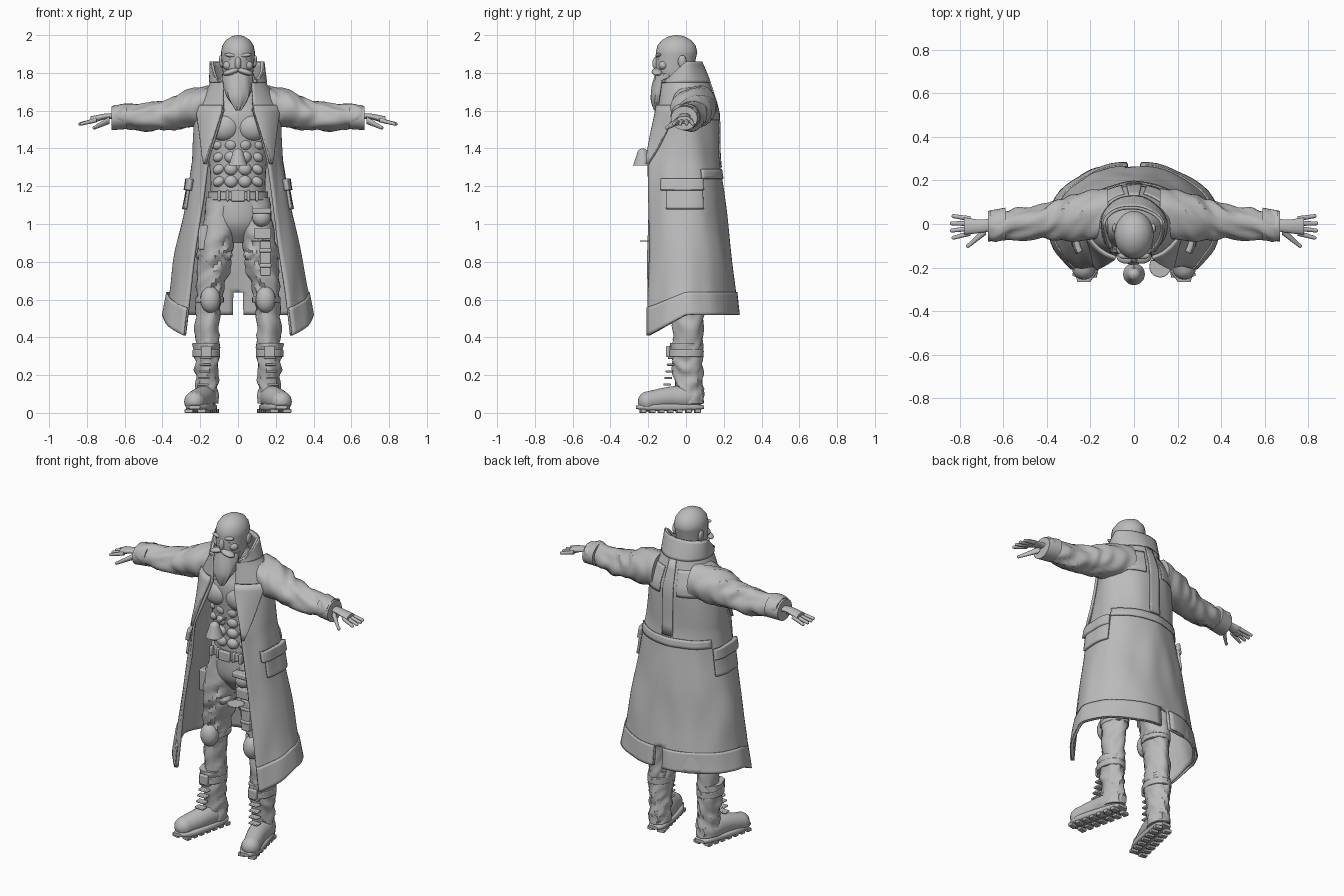
import bpy, bmesh, math
from mathutils import Vector, Matrix, noise

if "Cube" in bpy.data.objects:
    bpy.data.objects.remove(bpy.data.objects["Cube"], do_unlink=True)

grey = bpy.data.materials.new("stone grey")
grey.use_nodes = True
grey.diffuse_color = (.5, .5, .5, 1)
grey.node_tree.nodes["Principled BSDF"].inputs["Base Color"].default_value = grey.diffuse_color
parts = []


def finish(name, bm, mirror=False, bevel=0, thickness=0):
    """Turn a bmesh into a named object with its modifiers."""
    mesh = bpy.data.meshes.new(name)
    bm.to_mesh(mesh)
    bm.free()
    mesh.materials.append(grey)
    part = bpy.data.objects.new(name, mesh)
    bpy.context.collection.objects.link(part)
    if thickness:
        solid = part.modifiers.new("thickness", 'SOLIDIFY')
        solid.thickness, solid.offset = thickness, -1
    if bevel:
        rounded = part.modifiers.new("bevel", 'BEVEL')
        rounded.width, rounded.segments = bevel, 2
    if mirror:
        part.modifiers.new("mirror", 'MIRROR')
    parts.append(part)


def spline(rows, steps):
    """Smooth path of centre and radius through a few rows."""
    rows = [Vector(row) for row in rows]
    rows = [rows[0], *rows, rows[-1]]
    path = []
    for a, b, c, d in zip(rows, rows[1:], rows[2:], rows[3:]):
        for step in range(steps):
            t = step / steps
            path.append(b + t / 2 * (c - a + t * (2*a - 5*b + 4*c - d + t * (3*(b - c) + d - a))))
    return path + [rows[-1]]


def loft(name, axis, rows, aspect=1, mirror=False, dome=False, power=2, steps=8, fold=0, fine=(9, 9, 9)):
    """Skin rings, given as centre and radius, that stand square to an axis."""
    along = "xyz".index(axis)
    first, second = [i for i in range(3) if i != along]
    path = spline(rows, steps)
    if dome:
        end = path[-1]
        direction = math.copysign(1, end[along] - path[0][along])
        for turn in (.4, .8, 1.2, 1.5):
            cap = end.copy()
            cap[along] += direction * end.w * math.sin(turn)
            cap.w *= math.cos(turn)
            path.append(cap)
    bm = bmesh.new()
    rings = []
    sides = 28
    for row in path:
        ring = []
        for k in range(sides):
            angle = math.tau * k / sides
            u, v = (math.copysign(abs(w) ** (2 / power), w) for w in (math.cos(angle), math.sin(angle)))
            point = row.to_3d()
            radius = row.w + fold * noise.noise(Vector(p * f for p, f in zip(point + Vector((u, v, u)) / 9, fine)))
            point[first] += u * radius
            point[second] += v * radius * aspect
            ring.append(bm.verts.new(point))
        rings.append(ring)
    for low, high in zip(rings, rings[1:]):
        for k in range(sides):
            bm.faces.new((low[k - 1], low[k], high[k], high[k - 1]))
    bm.faces.new(rings[0])
    bm.faces.new(rings[-1])
    bmesh.ops.recalc_face_normals(bm, faces=bm.faces)
    finish(name, bm, mirror)


def place(bm, location, size, tilt, axis):
    bm.transform(Matrix.Translation(location) @ Matrix.Rotation(tilt, 4, axis) @ Matrix.Diagonal((*size, 1)))


def blob(name, location, size, tilt=0, mirror=False):
    bm = bmesh.new()
    bmesh.ops.create_uvsphere(bm, u_segments=20, v_segments=12, radius=1)
    place(bm, location, size, tilt, 'Y')
    finish(name, bm, mirror)


def box(name, location, size, mirror=False, bevel=.006, tilt=0):
    bm = bmesh.new()
    bmesh.ops.create_cube(bm, size=1)
    place(bm, location, size, tilt, 'Z')
    finish(name, bm, mirror, bevel)


def band(name, location, size, mirror=False):
    """Flat oval ring such as a strap."""
    bm = bmesh.new()
    bmesh.ops.create_cone(bm, cap_ends=True, segments=32, radius1=.5, radius2=.5, depth=1)
    place(bm, location, size, 0, 'Z')
    finish(name, bm, mirror, bevel=.004)


# Coat outline: height, half width, front edge, back, half opening
COAT = [(.52, .39, -.2, .28, .28), (1.34, .24, -.2, .18, .16), (1.6, .23, -.15, .17, .08),
        (1.75, .15, -.13, .12, .08), (1.86, .14, -.12, .08, .1)]
HEM, TOP = COAT[0][0], COAT[-1][0]
COLLAR = COAT[-2][0]


def coat_row(z):
    for low, high in zip(COAT, COAT[1:]):
        if z <= high[0]:
            t = (z - low[0]) / (high[0] - low[0])
            return [p + (q - p) * t for p, q in zip(low, high)]
    return COAT[-1]


def edge(z, extra=0):
    """Angle of the front edge, measured from straight ahead."""
    row = coat_row(z)
    return math.asin(min((row[-1] + extra) / row[1], .99))


def other_edge(z):
    return math.tau - edge(z)


def lapel_edge(z):
    return edge(z, (z - 1.3) * .45)


def coat_point(z, angle, lift):
    height, width, front, back, opening = coat_row(z)
    ahead = max(math.cos(angle), 0) / math.cos(edge(z))
    behind = max(-math.cos(angle), 0)
    # The hem and the collar both dip towards the front
    dip = max(0, 1 - z) / (1 - HEM) + max(0, z - COLLAR) / (TOP - COLLAR)
    x, y = width * math.sin(angle), front * ahead + back * behind
    lift += .013 * noise.noise(Vector((x * 9, y * 9, z * 3)))
    return Vector((x + lift * math.sin(angle), y - lift * math.cos(angle), z - .11 * dip * ahead))


def fixed(angle):
    return lambda z: angle


def panel(name, bottom, top, start, stop, lift=.007, rows=8, columns=24, mirror=False, vent=0):
    """Patch of cloth that follows the coat between two angles."""
    bm = bmesh.new()
    grid = []
    for r in range(rows + 1):
        z = bottom + (top - bottom) * r / rows
        a, b = start(z), stop(z)
        grid.append([bm.verts.new(coat_point(z, a + (b - a) * k / columns, lift)) for k in range(columns + 1)])
    for low, high in zip(grid, grid[1:]):
        for k in range(columns):
            in_vent = low[k].co.z < vent and abs(k + .5 - columns / 2) < 1
            if not in_vent:
                bm.faces.new((low[k], low[k + 1], high[k + 1], high[k]))
    for vert in [v for v in bm.verts if not v.link_faces]:
        bm.verts.remove(vert)
    finish(name, bm, mirror, thickness=max(lift, .007) if lift else .014)


behind_left = fixed(3)
behind_right = fixed(math.tau - 3)
panel("coat", HEM, TOP, edge, other_edge, lift=0, rows=56, columns=64, vent=.63)
panel("lapel", 1.32, 1.63, edge, lapel_edge, lift=.015, mirror=True)
panel("hem_band", HEM, .64, edge, fixed(3.06), mirror=True)
panel("collar_fold", COLLAR, TOP, edge, other_edge, columns=40)
panel("back_strip", 1.3, COLLAR, behind_left, behind_right, columns=6)
panel("back_belt", 1.24, 1.29, fixed(2), fixed(math.tau - 2), rows=3)
panel("pocket", 1.08, 1.2, fixed(1.2), fixed(2), lift=.014, mirror=True)
panel("pocket_flap", 1.18, 1.24, fixed(1.1), fixed(2), lift=.025, mirror=True)
panel("shoulder_yoke", 1.55, 1.7, fixed(2.1), fixed(2.9), mirror=True)

# Sleeves and cuffs
loft("sleeve", "x", [(.12, .04, 1.63, .12), (.3, .03, 1.6, .1), (.42, .01, 1.57, .08), (.66, -.01, 1.57, .065)],
     aspect=.95, mirror=True, steps=12, fold=.02, fine=(18, 9, 9))
loft("cuff", "x", [(.59, 0, 1.57, .075), (.67, -.01, 1.56, .07)], aspect=.9, mirror=True)

# Hands
loft("palm", "x", [(.64, 0, 1.57, .03), (.7, -.01, 1.57, .03), (.78, -.01, 1.55, .04)], aspect=.5, mirror=True)
for k in range(4):
    across = .024 - .022 * k
    reach = .84 - .008 * abs(k - 1.5)
    loft("finger", "x", [(.75, across, 1.55, .012), (reach, across * 1.5, 1.53, .009)], mirror=True, dome=True)
loft("thumb", "x", [(.68, -.03, 1.55, .02), (.76, -.1, 1.51, .01)], mirror=True, dome=True)

# Bare torso with chest and stomach muscles
loft("torso", "z", [(0, 0, 1, .14), (0, 0, 1.3, .15), (0, 0, 1.55, .18), (0, 0, 1.65, .15), (0, -.03, 1.8, .08)],
     aspect=.75)
blob("chest_muscle", (.07, -.1, 1.51), (.08, .05, .07), tilt=.25, mirror=True)
blob("collar_bone", (.06, -.1, 1.6), (.07, .02, .01), tilt=-.15, mirror=True)
for k in range(4):
    height = 1.42 - .065 * k
    blob("stomach_muscle", (.036, -.1, height), (.036, .03, .033), mirror=True)
    blob("side_muscle", (.1, -.075, height), (.035, .03, .026), tilt=.5, mirror=True)

# Belt and small bell
band("belt", (0, 0, 1.15), (.32, .26, .045))
box("buckle", (0, -.13, 1.15), (.075, .025, .06))
for x in (.055, .1):
    box("belt_loop", (x, -.115, 1.15), (.016, .03, .06), mirror=True)
loft("bell", "z", [(0, -.23, 1.31, .05), (0, -.23, 1.37, .03)], dome=True)
box("bell_cord", (0, -.17, 1.38), (.01, .1, .01), bevel=.002)

# Trousers
loft("trouser_leg", "z", [(.165, .01, .3, .06), (.15, .01, .6, .07), (.12, 0, .84, .09), (.08, 0, 1.14, .08)],
     aspect=1.2, mirror=True, steps=14, fold=.02, fine=(9, 9, 20))
loft("gathered_cloth", "z", [(.12, 0, .81, .08), (.12, 0, .84, .1), (.12, 0, .88, .08)],
     aspect=1.1, mirror=True, fold=.02, fine=(20, 20, 20))
loft("hips", "z", [(0, 0, .9, .04), (0, 0, 1, .14), (0, 0, 1.15, .15)], aspect=.75)
blob("knee_pad", (.146, -.07, .6), (.053, .05, .07), mirror=True)
band("knee_strap", (.15, .01, .6), (.15, .18, .03), mirror=True)

# Gear hung from the belt
blob("round_pouch", (.125, -.125, 1.035), (.05, .045, .05))
box("pouch_flap", (.125, -.145, 1.07), (.1, .05, .03))
band("thin_dish", (.12, -.195, .91), (.1, .1, .006))
box("dish_strap", (.13, -.12, .95), (.09, .05, .06))
box("thigh_holster", (.145, -.115, .82), (.055, .05, .19))
for z in (.78, .86):
    box("holster_band", (.145, -.115, z), (.064, .06, .02))
box("thigh_pocket", (-.185, -.035, .93), (.05, .1, .13))

# Boots
loft("boot_shaft", "z", [(.165, .02, .05, .06), (.165, .01, .2, .06), (.17, 0, .37, .07)],
     aspect=1.25, mirror=True, steps=12, fold=.014, fine=(15, 15, 25))
loft("boot_foot", "y", [(.16, .09, .08, .03), (.17, .02, .08, .06), (.19, -.08, .08, .06), (.23, -.2, .06, .055)],
     mirror=True, dome=True)
loft("boot_sole", "y", [(.16, .095, .03, .03), (.165, .03, .03, .055), (.21, -.17, .03, .065), (.23, -.265, .03, .03)],
     aspect=.3, mirror=True, power=4)
for k in range(7):
    y = .06 - .048 * k
    for side in (-.034, .034):
        box("sole_lug", (.172 - .23 * y + side, y, .01), (.045, .03, .02), mirror=True, bevel=.003, tilt=.2)
for k in range(5):
    box("boot_lace", (.185 - .004 * k, -.1 + .006 * k, .15 + .035 * k), (.06, .04, .011), mirror=True, bevel=.004)
band("boot_strap", (.168, 0, .315), (.145, .185, .04), mirror=True)
box("boot_buckle", (.168, -.095, .325), (.055, .022, .06), mirror=True)

# Head, ears and face
loft("head", "z", [(0, -.04, 1.7, .06), (0, -.06, 1.8, .08), (0, -.05, 1.91, .09)], aspect=1.22, dome=True)
blob("brow", (.036, -.145, 1.893), (.036, .016, .011), tilt=-.12, mirror=True)
blob("eye", (.034, -.14, 1.873), (.015, .012, .009), mirror=True)
blob("cheek", (.05, -.12, 1.84), (.03, .025, .025), mirror=True)
blob("nose", (0, -.158, 1.85), (.017, .02, .036))
blob("ear", (.088, -.02, 1.86), (.012, .022, .034), tilt=.1, mirror=True)
blob("moustache", (.036, -.152, 1.806), (.046, .03, .016), tilt=.3, mirror=True)
loft("beard", "z", [(0, -.16, 1.6, .01), (0, -.14, 1.68, .06), (0, -.1, 1.8, .08)],
     aspect=.8, fold=.012, fine=(30, 30, 5))

# Smooth shading with sharp edges kept
bpy.ops.object.select_all(action='DESELECT')
for part in parts:
    part.select_set(True)
bpy.context.view_layer.objects.active = parts[0]
bpy.ops.object.shade_smooth_by_angle(angle=math.radians(40))
